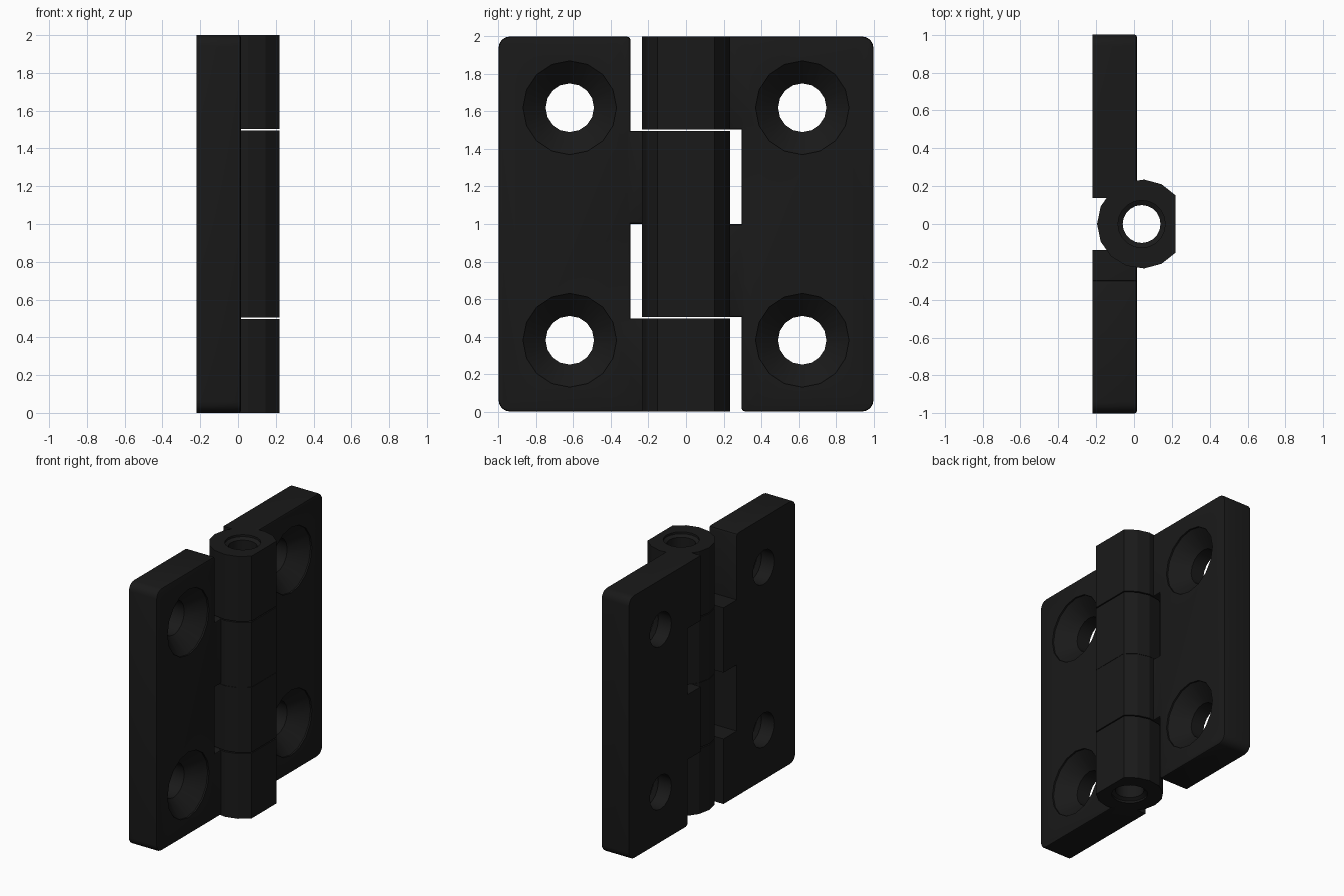
import bpy, bmesh
from math import cos, sin, radians, pi
from mathutils import Matrix

if "Cube" in bpy.data.objects:
    bpy.data.objects.remove(bpy.data.objects["Cube"])

BACK, FACE = -0.22, 0.015      # plate thickness along x
PIN_X, R_OUT = 0.04, 0.235     # barrel axis and radius
SPANS = [(0.504, 0.999), (1.504, 2.0)]   # knuckle heights on one leaf


def finish(bm, name):
    bmesh.ops.recalc_face_normals(bm, faces=bm.faces)
    me = bpy.data.meshes.new(name)
    bm.to_mesh(me)
    bm.free()
    ob = bpy.data.objects.new(name, me)
    bpy.context.collection.objects.link(ob)
    return ob


def prism(name, pts, vec, bevel=0):
    """Extrude a closed outline along vec, optionally rounding the far rim."""
    bm = bmesh.new()
    f = bm.faces.new([bm.verts.new(p) for p in pts])
    r = bmesh.ops.extrude_face_region(bm, geom=[f], use_keep_orig=True)
    bmesh.ops.translate(bm, vec=vec, verts=[g for g in r['geom'] if isinstance(g, bmesh.types.BMVert)])
    if bevel:
        cap = [g for g in r['geom'] if isinstance(g, bmesh.types.BMFace)][0]
        bmesh.ops.recalc_face_normals(bm, faces=bm.faces)
        bmesh.ops.bevel(bm, geom=list(cap.edges), offset=bevel, segments=2,
                        profile=0.5, affect='EDGES')
    return finish(bm, name)


def lathe(name, profile, n, matrix):
    """Closed solid of revolution from (radius, height) pairs."""
    bm = bmesh.new()
    rings = [[bm.verts.new((r * cos(2 * pi * i / n), r * sin(2 * pi * i / n), h))
              for i in range(n)] for r, h in profile]
    for a, b in zip(rings, rings[1:]):
        for i in range(n):
            j = (i + 1) % n
            bm.faces.new((a[i], a[j], b[j], b[i]))
    bm.faces.new(rings[0])
    bm.faces.new(rings[-1])
    bm.transform(matrix)
    return finish(bm, name)


def boolean(ob, other, op):
    m = ob.modifiers.new(op, 'BOOLEAN')
    m.operation, m.solver, m.object = op, 'EXACT', other
    bpy.context.view_layer.objects.active = ob
    bpy.ops.object.modifier_apply(modifier=m.name)
    bpy.data.objects.remove(other)


def corner(cy, cz, r, start, n=4):
    return [(BACK, cy + r * cos(radians(start + 90 * i / n)),
             cz + r * sin(radians(start + 90 * i / n))) for i in range(n + 1)]


# Leaf plate with two tabs reaching under the barrel
tab, edge = 0.137, 0.295
outline = corner(edge + .02, .02, .02, 180, 2) + corner(.94, .06, .06, 270) + corner(.94, 1.94, .06, 0)
(a, b), (c, d) = SPANS
outline += [(BACK, y, z) for y, z in [(tab, d), (tab, c), (edge, c), (edge, b), (tab, b), (tab, a), (edge, a)]]
leaf = prism("right_leaf", outline, (FACE - BACK, 0, 0), 0.012)

# Faceted knuckles with a flat front
for lo, hi in SPANS:
    ring = [(PIN_X + R_OUT * cos(radians(40 + 280 * i / 12)),
             R_OUT * sin(radians(40 + 280 * i / 12)), lo) for i in range(13)]
    boolean(leaf, prism("knuckle", ring, (0, 0, hi - lo)), 'UNION')

# Pin bore, chamfered at the outer end
boolean(leaf, lathe("bore", [(.1, .3), (.1, 1.97), (.125, 1.985), (.125, 2.1)], 20,
                    Matrix.Translation((PIN_X, 0, 0))), 'DIFFERENCE')

# Countersunk screw holes
for z in (0.38, 1.62):
    m = Matrix.Translation((0, .62, z)) @ Matrix.Rotation(pi / 2, 4, 'Y')
    boolean(leaf, lathe("screw_hole", [(.13, -.3), (.13, -.11), (.25, .003), (.25, .1)], 16, m), 'DIFFERENCE')

# Opposite leaf: the same part turned half round
other = leaf.copy()
other.data = leaf.data.copy()
other.name = "left_leaf"
bpy.context.collection.objects.link(other)
other.data.transform(Matrix.Translation((0, 0, 2)) @ Matrix.Rotation(pi, 4, 'X'))

# Black finish
mat = bpy.data.materials.new("black_plastic")
mat.diffuse_color = (0.01, 0.01, 0.01, 1)
mat.use_nodes = True
mat.node_tree.nodes["Principled BSDF"].inputs["Base Color"].default_value = mat.diffuse_color
for ob in (leaf, other):
    ob.data.materials.clear()
    ob.data.materials.append(mat)
    bpy.ops.object.select_all(action='DESELECT')
    ob.select_set(True)
    bpy.context.view_layer.objects.active = ob
    bpy.ops.object.shade_smooth_by_angle(angle=radians(23))
